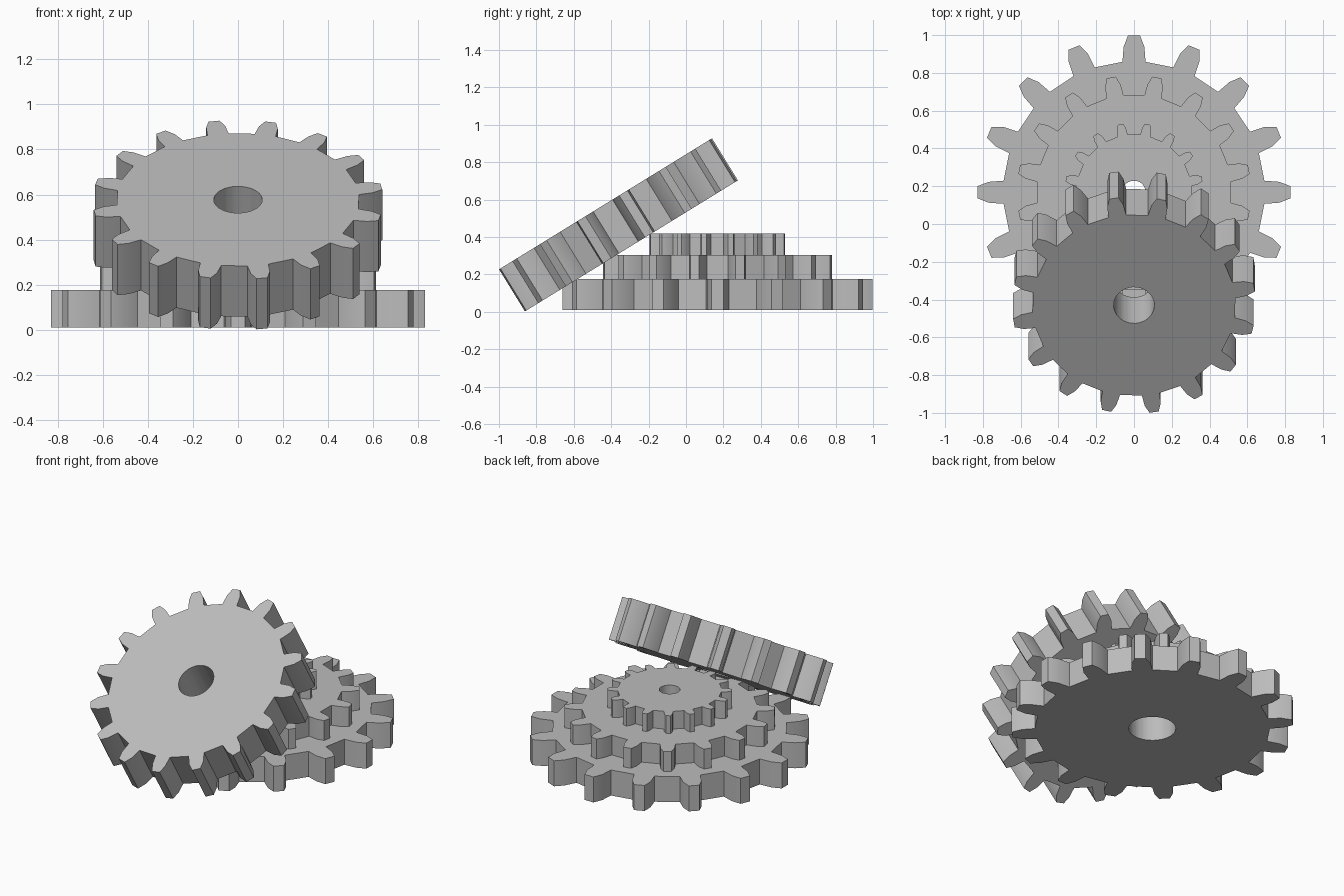
import bpy, bmesh, math

if "Cube" in bpy.data.objects:
    bpy.data.objects.remove(bpy.data.objects["Cube"])

TEETH = 16
HOLE = 0.167  # bore radius relative to the tip radius
# half of one tooth profile: (angle from tooth centre in degrees, radius)
HALF_TOOTH = [(5.05, 0.835), (4.1, 0.93), (2.2, 1.0)]

grey = bpy.data.materials.new("plain grey")
grey.diffuse_color = (0.5, 0.5, 0.5, 1)
grey.use_nodes = True
grey.node_tree.nodes["Principled BSDF"].inputs["Base Color"].default_value = grey.diffuse_color


def gear(name, rx, ry, thickness, location, first_tooth, tilt=0.0):
    """Spur gear with a round bore, centred on its own origin."""
    profile = [(-a, r) for a, r in HALF_TOOTH] + [(a, r) for a, r in reversed(HALF_TOOTH)]
    bm = bmesh.new()
    rings = []  # outer bottom, outer top, bore top, bore bottom
    for bore, z in ((False, -0.5), (False, 0.5), (True, 0.5), (True, -0.5)):
        ring = []
        for t in range(TEETH):
            for a, r in profile:
                ang = math.radians(first_tooth + t * 360 / TEETH + a)
                rad = HOLE if bore else r
                ring.append(bm.verts.new((rx * rad * math.cos(ang),
                                          ry * rad * math.sin(ang), z * thickness)))
        rings.append(ring)
    n = len(rings[0])
    for k in range(4):
        a, b = rings[k], rings[(k + 1) % 4]
        for i in range(n):
            j = (i + 1) % n
            bm.faces.new((a[i], a[j], b[j], b[i]))
    bmesh.ops.recalc_face_normals(bm, faces=bm.faces)
    mesh = bpy.data.meshes.new(name)
    bm.to_mesh(mesh)
    bm.free()
    mesh.materials.append(grey)
    obj = bpy.data.objects.new(name, mesh)
    bpy.context.collection.objects.link(obj)
    obj.location = location
    obj.rotation_euler.x = math.radians(tilt)
    bpy.ops.object.select_all(action='DESELECT')
    obj.select_set(True)
    bpy.context.view_layer.objects.active = obj
    bpy.ops.object.shade_smooth_by_angle(angle=math.radians(30))
    return obj


# stack of three flat gears, largest at the bottom
for name, r, z0, z1, first in (("large_gear", 0.83, 0.01, 0.176, 0),
                               ("medium_gear", 0.62, 0.176, 0.305, 11.25),
                               ("small_gear", 0.367, 0.305, 0.42, 11.25)):
    gear(name, r, r, z1 - z0, (0, 0.168, (z0 + z1) / 2), first)

# thick gear leaning against the stack
gear("leaning_gear", 0.645, 0.674, 0.264, (0, -0.361, 0.465), 77, 31.6)
